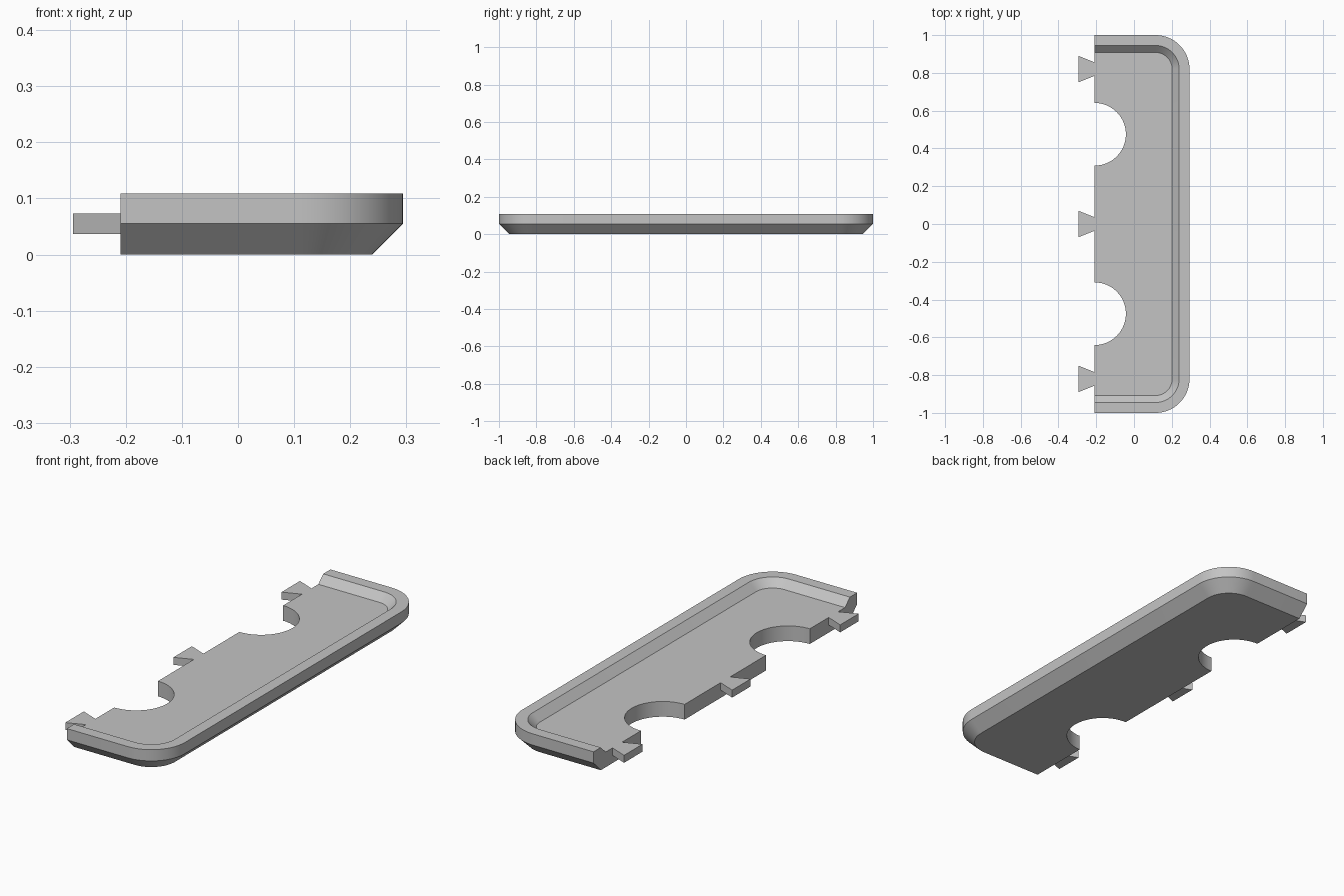
import bpy, bmesh, math

cube = bpy.data.objects.get("Cube")
if cube:
    bpy.data.objects.remove(cube, do_unlink=True)

LEFT, RIGHT, HALF = -0.209, 0.294, 1.0
CORNER, FLOOR, RIM = 0.18, 0.073, 0.109
NOTCH_Y, NOTCH_R = 0.475, 0.166

grey = bpy.data.materials.new("plain_grey")
grey.use_nodes = True
colour = (0.55, 0.55, 0.55, 1)
grey.diffuse_color = colour
grey.node_tree.nodes["Principled BSDF"].inputs["Base Color"].default_value = colour


def finish(bm, name):
    bmesh.ops.recalc_face_normals(bm, faces=bm.faces)
    mesh = bpy.data.meshes.new(name)
    bm.to_mesh(mesh)
    bm.free()
    mesh.materials.append(grey)
    obj = bpy.data.objects.new(name, mesh)
    bpy.context.collection.objects.link(obj)
    bpy.ops.object.select_all(action='DESELECT')
    obj.select_set(True)
    bpy.context.view_layer.objects.active = obj
    bpy.ops.object.shade_smooth_by_angle(angle=math.radians(25))
    return obj


def ring(bm, inset, z, steps=16):
    """Open outline with two rounded corners, from front left to back left."""
    r = CORNER - inset
    cx, cy = RIGHT - CORNER, HALF - CORNER
    pts = [(LEFT, -HALF + inset)]
    for side, start in ((-1, -90), (1, 0)):
        for i in range(steps + 1):
            a = math.radians(start + 90 * i / steps)
            pts.append((cx + r * math.cos(a), side * cy + r * math.sin(a)))
    pts.append((LEFT, HALF - inset))
    return [bm.verts.new((x, y, z)) for x, y in pts]


def notched_edge(bm, z, steps=32):
    """Straight side with two half-round notches, from back to front."""
    verts = []
    for cy in (NOTCH_Y, -NOTCH_Y):
        for i in range(steps + 1):
            a = math.pi * (0.5 - i / steps)
            verts.append(bm.verts.new((LEFT + NOTCH_R * math.cos(a),
                                       cy + NOTCH_R * math.sin(a), z)))
    return verts


# Tray: chamfered underside, upright wall, flat rim and sloped inner wall
bm = bmesh.new()
profile = [(0.055, 0), (0, 0.055), (0, RIM), (0.055, RIM), (0.092, FLOOR)]
rings = [ring(bm, inset, z) for inset, z in profile]
for a, b in zip(rings, rings[1:]):
    for i in range(len(a) - 1):
        bm.faces.new((a[i], a[i + 1], b[i + 1], b[i]))

# Underside, floor and the notched joining side
low, high = notched_edge(bm, 0), notched_edge(bm, FLOOR)
bm.faces.new(rings[0] + low)
bm.faces.new(rings[-1] + high)
for i in range(len(low) - 1):
    bm.faces.new((low[i], low[i + 1], high[i + 1], high[i]))
for end, k in ((0, -1), (-1, 0)):
    bm.faces.new([r[end] for r in rings] + [high[k], low[k]])
finish(bm, "tray")

# Dovetail tabs along the joining side
for name, cy in (("front_tab", -0.82), ("middle_tab", 0), ("back_tab", 0.82)):
    bm = bmesh.new()
    outline = [(LEFT, -0.036), (LEFT, 0.036), (-0.294, 0.07), (-0.294, -0.07)]
    base = bm.faces.new([bm.verts.new((x, cy + y, 0.037)) for x, y in outline])
    top = bmesh.ops.extrude_face_region(bm, geom=[base])["geom"]
    bmesh.ops.translate(bm, vec=(0, 0, FLOOR - 0.037),
                        verts=[v for v in top if isinstance(v, bmesh.types.BMVert)])
    finish(bm, name)
